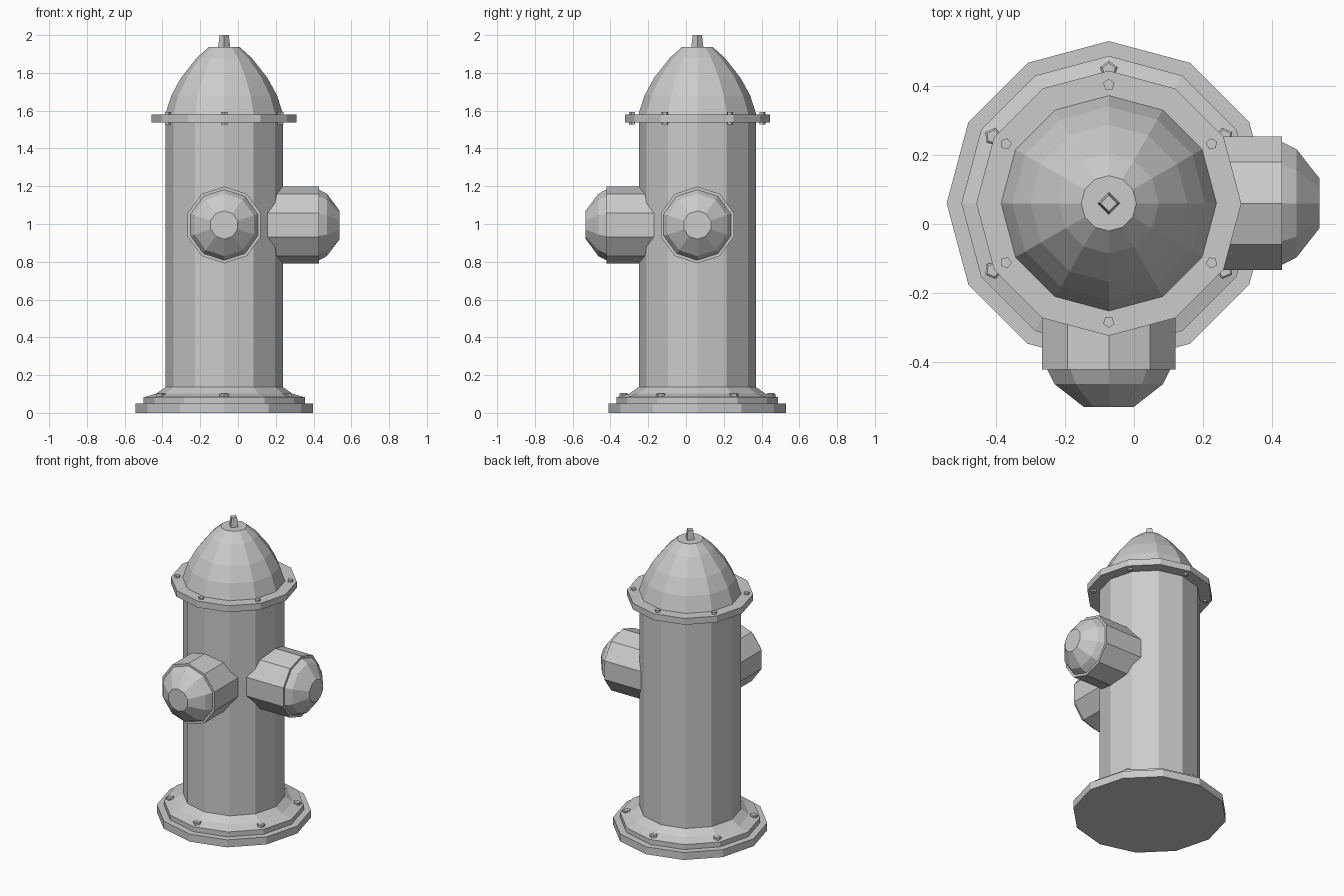
import bpy, bmesh
from math import cos, sin, tau, radians
from mathutils import Matrix

if "Cube" in bpy.data.objects:
    bpy.data.objects.remove(bpy.data.objects["Cube"])

# Vertical axis of the barrel
AXIS = Matrix.Translation((-0.073, 0.06, 0))


def add_rings(bm, profile, sides, matrix):
    """Stack polygon rings (radius, height) and close both ends."""
    rings = []
    for r, z in profile:
        ring = []
        for i in range(sides):
            a = tau * i / sides
            v = bm.verts.new((r * cos(a), r * sin(a), z))
            v.co = matrix @ v.co
            ring.append(v)
        rings.append(ring)
    for low, high in zip(rings, rings[1:]):
        for i in range(sides):
            j = (i + 1) % sides
            bm.faces.new((low[i], low[j], high[j], high[i]))
    bm.faces.new(rings[0][::-1])
    bm.faces.new(rings[-1])


def make_part(name, profile, sides, matrices):
    bm = bmesh.new()
    for m in matrices:
        add_rings(bm, profile, sides, AXIS @ m)
    mesh = bpy.data.meshes.new(name)
    bm.to_mesh(mesh)
    bm.free()
    obj = bpy.data.objects.new(name, mesh)
    bpy.context.collection.objects.link(obj)
    return obj


def bolt_circle(radius):
    return [Matrix.Rotation(radians(30 + 60 * k), 4, 'Z') @ Matrix.Translation((radius, 0, 0))
            for k in range(6)]


HERE = [Matrix.Identity(4)]

# Stepped foot, barrel, flange and dome in one outline
make_part("barrel", [
    (0.47, 0), (0.47, 0.05), (0.427, 0.05), (0.427, 0.083),
    (0.415, 0.086), (0.36, 0.102), (0.31, 0.137), (0.31, 1.537),
    (0.384, 1.537), (0.384, 1.58), (0.312, 1.58), (0.28, 1.68),
    (0.228, 1.775), (0.145, 1.88), (0.08, 1.938)], 12, HERE)

# Square operating nut on top
make_part("top_nut", [(0.033, 1.93), (0.024, 2.0)], 4, HERE)

# Bolts through the flange and on the foot
make_part("flange_bolts", [(0.017, 1.526), (0.017, 1.593)], 5, bolt_circle(0.344))
make_part("foot_bolts", [(0.026, 0.07), (0.026, 0.1), (0.02, 0.104)], 5, bolt_circle(0.387))

# Capped side outlets: right and front
raise_up = Matrix.Translation((0, 0, 0.995))
lay_down = Matrix.Rotation(radians(90), 4, 'Y')
for name, turn, end in (("right_outlet", 0, 0.502), ("front_outlet", -90, 0.482)):
    outlet = [(0.203, 0.2), (0.203, end), (0.187, end), (0.165, end + 0.042),
              (0.075, end + 0.109)]
    make_part(name, outlet, 10, [raise_up @ Matrix.Rotation(radians(turn), 4, 'Z') @ lay_down])
